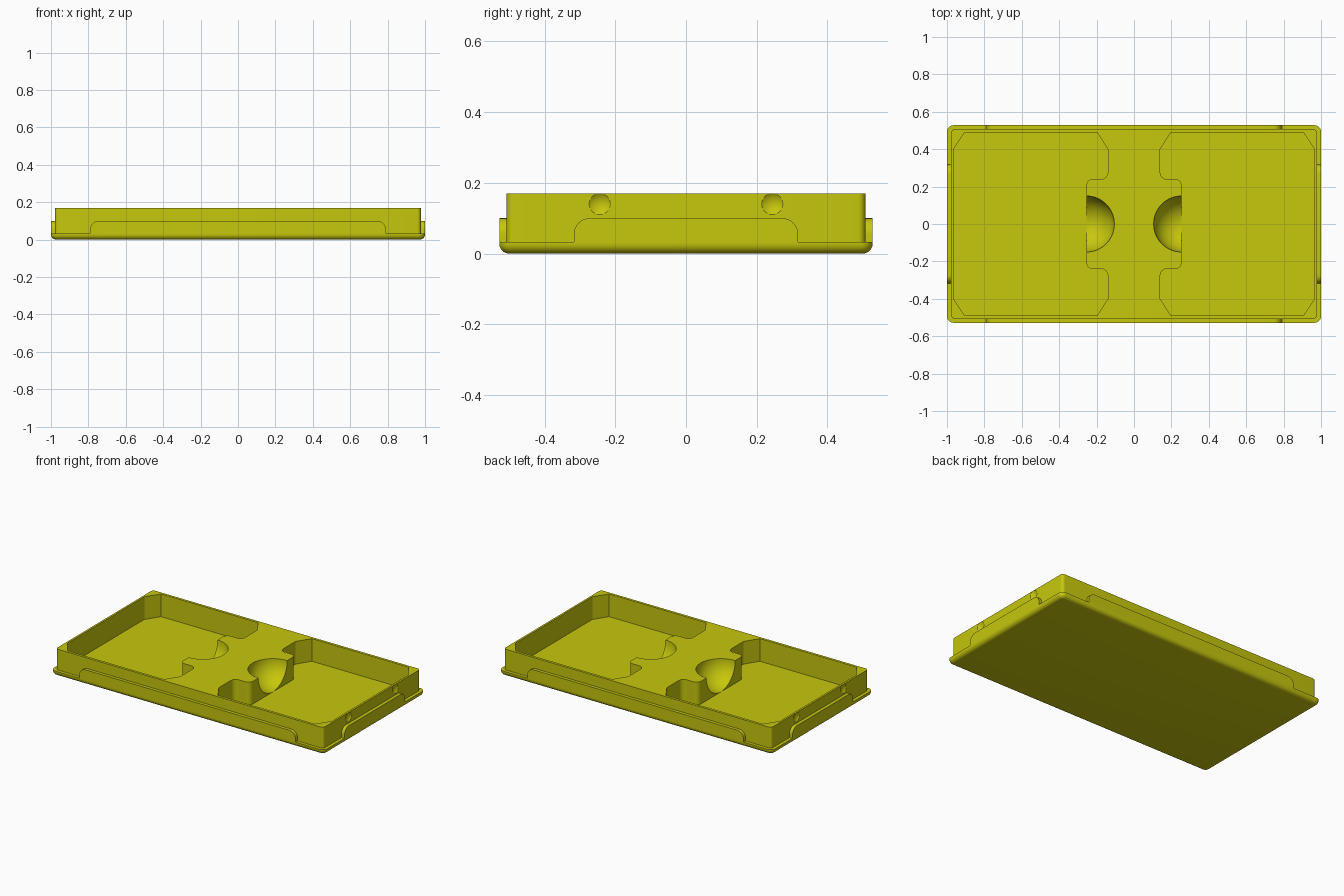
import bpy, bmesh, math
from mathutils import Vector, Matrix

if "Cube" in bpy.data.objects:
    bpy.data.objects.remove(bpy.data.objects["Cube"])

yellow = bpy.data.materials.new("mustard yellow")
yellow.diffuse_color = (0.57, 0.57, 0.004, 1)
yellow.use_nodes = True
yellow.node_tree.nodes["Principled BSDF"].inputs["Base Color"].default_value = yellow.diffuse_color


def fillet(corners, steps=8):
    """Outline from (x, y, radius) corners, each rounded by its radius."""
    out = []
    for i, (x, y, r) in enumerate(corners):
        p = Vector((x, y))
        if r == 0:
            out.append(p)
            continue
        a = (Vector(corners[i - 1][:2]) - p).normalized()
        b = (Vector(corners[(i + 1) % len(corners)][:2]) - p).normalized()
        half = a.angle(b) / 2
        centre = p + (a + b).normalized() * r / math.sin(half)
        start = p + a * r / math.tan(half) - centre
        end = p + b * r / math.tan(half) - centre
        for k in range(steps + 1):
            t = k / steps
            sweep = math.pi - 2 * half
            v = (start * math.sin((1 - t) * sweep) + end * math.sin(t * sweep)) / math.sin(sweep)
            out.append(centre + v)
    return out


def rectangle(hx, hy, r):
    return fillet([(-hx, -hy, r), (hx, -hy, r), (hx, hy, r), (-hx, hy, r)])


def finish(name, bm):
    bmesh.ops.recalc_face_normals(bm, faces=bm.faces)
    mesh = bpy.data.meshes.new(name)
    bm.to_mesh(mesh)
    bm.free()
    mesh.materials.append(yellow)
    ob = bpy.data.objects.new(name, mesh)
    bpy.context.collection.objects.link(ob)
    return ob


def loft(name, levels, matrix=Matrix()):
    """Solid through (outline, height) levels with equal point counts."""
    bm = bmesh.new()
    rings = [[bm.verts.new(matrix @ Vector((p.x, p.y, z))) for p in pts] for pts, z in levels]
    n = len(rings[0])
    for lo, hi in zip(rings, rings[1:]):
        for i in range(n):
            j = (i + 1) % n
            bm.faces.new((lo[i], lo[j], hi[j], hi[i]))
    bm.faces.new(rings[0])
    bm.faces.new(rings[-1])
    return finish(name, bm)


def ball(name, r, loc, u=64, v=32):
    bm = bmesh.new()
    bmesh.ops.create_uvsphere(bm, u_segments=u, v_segments=v, radius=r,
                              matrix=Matrix.Translation(loc))
    return finish(name, bm)


def combine(target, tool, operation):
    mod = target.modifiers.new(operation.lower(), 'BOOLEAN')
    mod.object, mod.operation, mod.solver = tool, operation, 'EXACT'
    bpy.context.view_layer.objects.active = target
    bpy.ops.object.modifier_apply(modifier=mod.name)
    bpy.data.objects.remove(tool, do_unlink=True)


def smooth(ob):
    bpy.ops.object.select_all(action='DESELECT')
    ob.select_set(True)
    bpy.context.view_layer.objects.active = ob
    bpy.ops.object.shade_smooth_by_angle(angle=math.radians(30))


HX, HY = 1.0, 0.528      # base half size
BX, BY = 0.978, 0.507    # upper body half size
LIP, TOP, FLOOR = 0.033, 0.17, 0.02

# base plate with a rounded bottom edge, joined to the upper body
R = 0.028
levels = []
for k in range(7):
    a = k / 6 * math.pi / 2
    inset = R * (1 - math.sin(a))
    levels.append((rectangle(HX - inset, HY - inset, 0.035 - inset), R * (1 - math.cos(a))))
levels.append((rectangle(HX, HY, 0.035), LIP))
tray = loft("tray", levels)
body = loft("body", [(rectangle(BX, BY, 0.02), 0.01), (rectangle(BX, BY, 0.02), TOP)])
combine(tray, body, 'UNION')

# two pockets with chamfered corners and a notch, finger scoops, side dimples
half = [(-0.14, 0.40, 0), (-0.14, 0.24, 0.035), (-0.255, 0.24, 0.035)]
pocket = ([(-0.965, -0.40, 0), (-0.965, 0.40, 0), (-0.905, 0.49, 0), (-0.197, 0.49, 0)] + half
          + [(x, -y, r) for x, y, r in reversed(half)]
          + [(-0.197, -0.49, 0), (-0.905, -0.49, 0)])
for s in (-1, 1):
    outline = fillet([(-s * x, y, r) for x, y, r in pocket])
    combine(tray, loft("pocket_cutter", [(outline, FLOOR), (outline, 0.3)]), 'DIFFERENCE')
    combine(tray, ball("scoop_cutter", 0.15, (s * 0.255, 0, TOP + 0.0005)), 'DIFFERENCE')
    for y in (-0.244, 0.244):
        combine(tray, ball("dimple_cutter", 0.05, (s * (BX + 0.04), y, 0.14)), 'DIFFERENCE')
smooth(tray)

# raised rounded tabs along the four sides, flush with the base edge
for side, angle, length, outer, inner in (
        ("front", 0, 0.79, HY, BY), ("right", 90, 0.317, HX, BX),
        ("back", 180, 0.79, HY, BY), ("left", 270, 0.317, HX, BX)):
    shape = fillet([(-length, LIP - 0.003, 0), (length, LIP - 0.003, 0),
                    (length, 0.1, 0.045), (-length, 0.1, 0.045)])
    turn = Matrix.Rotation(math.radians(angle), 4, 'Z') @ Matrix.Rotation(math.pi / 2, 4, 'X')
    smooth(loft(side + "_tab", [(shape, inner - 0.004), (shape, outer)], turn))
